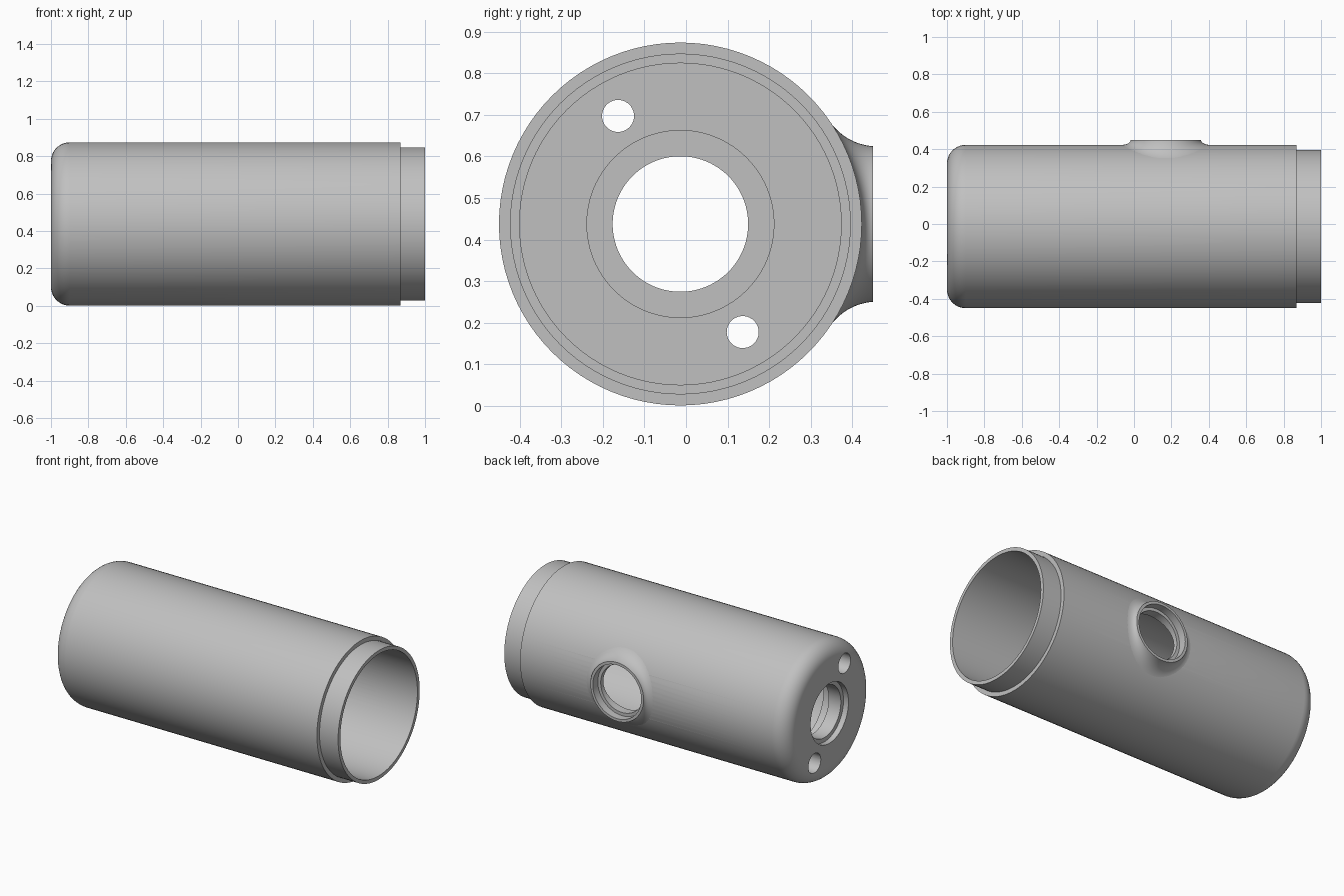
import bpy, bmesh, math
from mathutils import Vector, Matrix

cube = bpy.data.objects.get("Cube")
if cube:
    bpy.data.objects.remove(cube, do_unlink=True)

CY, CZ = -0.0135, 0.4375      # main axis runs along x through this point
R = 0.4365                    # outer radius of the sleeve
PORT_X = 0.17                 # centre of the side port

grey = bpy.data.materials.new("satin grey")
grey.use_nodes = True
colour = (0.53, 0.53, 0.53, 1)
grey.diffuse_color = colour
grey.node_tree.nodes["Principled BSDF"].inputs["Base Color"].default_value = colour


def finish(name, bm):
    bmesh.ops.remove_doubles(bm, verts=bm.verts, dist=1e-5)
    bmesh.ops.recalc_face_normals(bm, faces=bm.faces)
    mesh = bpy.data.meshes.new(name)
    bm.to_mesh(mesh)
    bm.free()
    mesh.materials.append(grey)
    obj = bpy.data.objects.new(name, mesh)
    bpy.context.collection.objects.link(obj)
    return obj


def lathe(name, profile, origin, along_y=False, steps=96, closed=False):
    """Revolve (distance along axis, radius) points about x, or about y."""
    bm = bmesh.new()
    verts = [bm.verts.new((a, 0, r)) for a, r in profile]
    edges = [bm.edges.new(p) for p in zip(verts, verts[1:])]
    if closed:
        edges.append(bm.edges.new((verts[-1], verts[0])))
    bmesh.ops.spin(bm, geom=verts + edges, cent=(0, 0, 0), axis=(1, 0, 0),
                   angle=math.tau, steps=steps)
    turn = Matrix.Rotation(math.pi / 2 if along_y else 0, 4, 'Z')
    bm.transform(Matrix.Translation(origin) @ turn)
    return finish(name, bm)


def cut(obj, cutter):
    cutter.hide_render = True
    mod = obj.modifiers.new("cut", 'BOOLEAN')
    mod.operation, mod.solver, mod.object = 'DIFFERENCE', 'EXACT', cutter
    bpy.context.view_layer.objects.active = obj
    bpy.ops.object.modifier_apply(modifier=mod.name)


# Sleeve: rounded closed end, stepped spigot, open cavity, stepped centre bore
fillet = [(-0.9 - 0.1 * math.sin(t), R - 0.1 + 0.1 * math.cos(t))
          for t in (math.pi / 2 * (1 - i / 10) for i in range(11))]
body_profile = fillet + [
    (0.87, R), (0.87, 0.41), (1.0, 0.41), (1.0, 0.387),      # shoulder, spigot
    (-0.80, 0.387), (-0.80, 0.225), (-0.88, 0.225),          # cavity floor
    (-0.88, 0.163), (-0.965, 0.163), (-0.965, 0.19), (-1.0, 0.19)]
sleeve = lathe("sleeve_body", body_profile, (0, CY, CZ), closed=True)


# Port boss: a flat rim flaring smoothly into the curved sleeve wall
def wall_y(z, radius=R):
    return CY + math.sqrt(radius ** 2 - z ** 2)


def boss_section(angle):
    c, s = math.cos(angle), math.sin(angle)
    r_rim, r_ctl, r_end = 0.187, 0.193, 0.25
    z = r_end * s
    y_end = wall_y(z) - 0.001
    slope = -z / (wall_y(z) - CY)
    y_ctl = y_end + slope * (r_ctl - r_end) * s       # tangent to the wall
    p0, p1, p2 = Vector((r_rim, 0.45)), Vector((r_ctl, y_ctl)), Vector((r_end, y_end))
    points = [Vector((0.10, 0.45))]
    for i in range(11):
        t = i / 10
        points.append((1 - t) ** 2 * p0 + 2 * t * (1 - t) * p1 + t * t * p2)
    # underside stays buried inside the wall
    for r in (0.245, 0.2, 0.15, 0.10):
        points.append(Vector((r, wall_y(r * s, 0.41))))
    return [(PORT_X + r * c, y, CZ + r * s) for r, y in points]


bm = bmesh.new()
STEPS = 96
sections = [[bm.verts.new(p) for p in boss_section(math.tau * i / STEPS)]
            for i in range(STEPS)]
for i, a in enumerate(sections):
    b = sections[(i + 1) % STEPS]
    for k in range(len(a)):
        m = (k + 1) % len(a)
        bm.faces.new((a[k], a[m], b[m], b[k]))
boss = finish("port_boss", bm)

# Stepped port opening through boss and wall
port_cutter = lathe("port_cutter", [(0.2, 0), (0.2, 0.15), (0.40, 0.15), (0.40, 0.17),
                                    (0.6, 0.17), (0.6, 0)], (PORT_X, 0, CZ), along_y=True)
cutters = [port_cutter]
cut(sleeve, port_cutter)
cut(boss, port_cutter)

# Two counterbored screw holes, opposite each other in the closed end
for sign in (-1, 1):
    hole = lathe("screw_hole_cutter", [(-1.1, 0), (-1.1, 0.062), (-0.90, 0.062),
                                       (-0.90, 0.0385), (-0.7, 0.0385), (-0.7, 0)],
                 (0, CY + sign * 0.15, CZ - sign * 0.26), steps=40)
    cut(sleeve, hole)
    cutters.append(hole)

for c in cutters:
    bpy.data.objects.remove(c, do_unlink=True)

# Smooth curved walls, crisp machined edges
bpy.ops.object.select_all(action='DESELECT')
for obj in (sleeve, boss):
    obj.select_set(True)
bpy.context.view_layer.objects.active = sleeve
bpy.ops.object.shade_smooth_by_angle(angle=math.radians(30))
